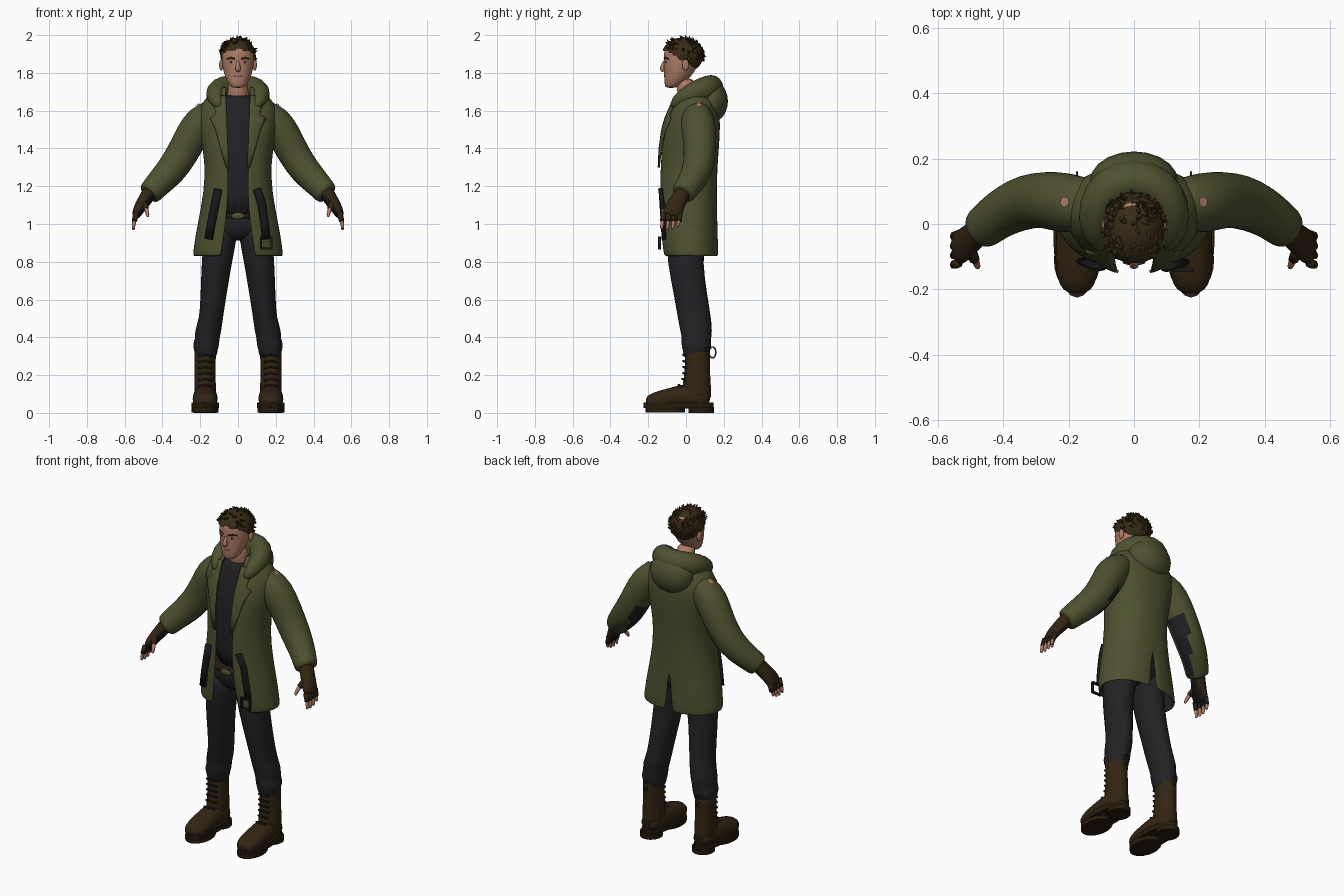
import bpy, bmesh, math, random
from mathutils import Vector, Matrix

random.seed(4)
cube = bpy.data.objects.get("Cube")
if cube:
    bpy.data.objects.remove(cube)


def material(name, *rgb):
    m = bpy.data.materials.new(name)
    m.use_nodes = True
    m.diffuse_color = (*rgb, 1)
    bsdf = next(n for n in m.node_tree.nodes if n.type == 'BSDF_PRINCIPLED')
    bsdf.inputs["Base Color"].default_value = (*rgb, 1)
    return m


OLIVE = material("olive cloth", .078, .082, .029)
BLACK = material("black cloth", .016, .016, .018)
STRAP = material("dark strap", .009, .009, .011)
BROWN = material("brown leather", .033, .018, .006)
SOLE = material("dark brown sole", .02, .011, .004)
HAIR = material("dark brown hair", .04, .024, .008)
SKIN = material("skin", .42, .2, .13)
LIPS = material("lips", .28, .1, .08)
EYE = material("eye white", .45, .4, .36)


def make(name, bm, mats, mirror=False, sub=0, smooth=True, thick=0):
    bmesh.ops.recalc_face_normals(bm, faces=bm.faces[:])
    for f in bm.faces:
        f.smooth = smooth
    me = bpy.data.meshes.new(name)
    bm.to_mesh(me)
    bm.free()
    for m in mats:
        me.materials.append(m)
    ob = bpy.data.objects.new(name, me)
    bpy.context.collection.objects.link(ob)
    if mirror:
        ob.modifiers.new("mirror", 'MIRROR')
    if thick:
        s = ob.modifiers.new("thickness", 'SOLIDIFY')
        s.thickness, s.offset, s.material_offset = thick, -1, len(mats) - 1
    if sub:
        ob.modifiers.new("smooth", 'SUBSURF').levels = sub
        ob.modifiers["smooth"].render_levels = sub
    return ob


def skin_rings(bm, rings, closed=True):
    rows = [[bm.verts.new(p) for p in r] for r in rings]
    n = len(rows[0])
    for a, b in zip(rows, rows[1:]):
        for i in range(n if closed else n - 1):
            j = (i + 1) % n
            bm.faces.new((a[i], a[j], b[j], b[i]))
    return rows


def tube(name, pts, mats, mirror=True, flat=False, ref=(0, 1, 0), sides=14, sub=1, smooth=True, rule=None):
    """Loft of elliptical rings; each point is x, y, z, radius and second radius."""
    bm = bmesh.new()
    rings = []
    for i, p in enumerate(pts):
        c, r, r2 = Vector(p[:3]), p[3], p[-1]
        a, b = pts[max(i - 1, 0)], pts[min(i + 1, len(pts) - 1)]
        axis = Vector((0, 0, 1)) if flat else (Vector(b[:3]) - Vector(a[:3])).normalized()
        v = Vector(ref)
        v = (v - axis * v.dot(axis)).normalized()
        u = v.cross(axis)
        ang = [2 * math.pi * k / sides for k in range(sides)]
        rings.append([c + u * r * math.cos(t) + v * r2 * math.sin(t) for t in ang])
    rows = skin_rings(bm, rings)
    bm.faces.new(rows[0])
    bm.faces.new(rows[-1])
    if rule:
        bmesh.ops.recalc_face_normals(bm, faces=bm.faces[:])
        for f in bm.faces:
            f.material_index = int(rule(f))
    return make(name, bm, mats, mirror, sub, smooth)


def ball(name, loc, radii, mat, mirror=False):
    bm = bmesh.new()
    bmesh.ops.create_uvsphere(bm, u_segments=20, v_segments=12, radius=1,
                              matrix=Matrix.Translation(loc) @ Matrix.Diagonal((*radii, 1)))
    return make(name, bm, [mat], mirror)


# Coat body: height, half width, front, back, half opening
COAT = [(.83, .238, -.125, .172, .09), (.85, .238, -.128, .172, .088), (.95, .225, -.14, .17, .072),
        (1.08, .197, -.145, .165, .056), (1.25, .172, -.143, .163, .05), (1.4, .185, -.137, .175, .058),
        (1.53, .215, -.118, .183, .062), (1.61, .212, -.085, .175, .066), (1.68, .165, -.055, .14, .068),
        (1.73, .09, -.03, .11, .06)]


def coat_row(z):
    for a, b in zip(COAT, COAT[1:]):
        if z <= b[0]:
            t = (z - a[0]) / (b[0] - a[0])
            return [p + (q - p) * t for p, q in zip(a, b)]
    return COAT[-1]


def coat_line(row, x0, x1, n, lift=0):
    """Points round one side, from front x0 to back x1 (or along the front only if x1 < 0)."""
    z, rx, yf, yb, _ = row
    start = -math.acos((x0 / rx) ** 1.25)
    end = math.acos((x1 / rx) ** 1.25) if x1 >= 0 else -math.acos((-x1 / rx) ** 1.25)
    out = []
    for k in range(n):
        a = start + (end - start) * k / (n - 1)
        x = rx * max(math.cos(a), 0) ** .8
        out.append((x if x > 1e-6 else 0, (yf + yb) / 2 + (yb - yf) / 2 * math.sin(a) - lift, z))
    return out


bm = bmesh.new()
skin_rings(bm, [coat_line(r, r[4], max(0, 1.06 - r[0]) * .1, 16) for r in COAT], False)
make("coat_body", bm, [OLIVE, BLACK], True, 1, thick=.012)

# Lapels and front edge bands follow the coat surface
bm = bmesh.new()
LAPEL = [(1.3, .012), (1.4, .035), (1.5, .06), (1.56, .085), (1.58, .055), (1.64, .06), (1.68, .05)]
skin_rings(bm, [coat_line(coat_row(z), coat_row(z)[4] - .004, -coat_row(z)[4] - w, 5, .012) for z, w in LAPEL], False)
make("lapels", bm, [OLIVE], True, thick=.008)

# Sleeves with a dark inner panel
sleeve = tube("sleeves", [(.10, .055, 1.6, .07), (.16, .06, 1.57, .085), (.215, .065, 1.52, .095),
                          (.27, .075, 1.42, .087), (.325, .07, 1.32, .085), (.385, .045, 1.25, .078),
                          (.43, .015, 1.205, .07), (.462, -.012, 1.168, .066), (.475, -.02, 1.155, .06)],
              [OLIVE, BLACK], sides=18,
              rule=lambda f: f.normal.x < -.5 and f.normal.y > -.25 and f.calc_center_median().x > .2)

# Worn shoulder spots
bpy.context.view_layer.update()
hit, loc, nor, _ = sleeve.evaluated_get(bpy.context.evaluated_depsgraph_get()).ray_cast((.21, .067, 2), (0, 0, -1))
if hit:
    bm = bmesh.new()
    bmesh.ops.create_circle(bm, cap_ends=True, segments=9, radius=.016, matrix=Matrix.Translation(
        loc + nor * .004) @ nor.to_track_quat('Z', 'Y').to_matrix().to_4x4())
    make("shoulder_spots", bm, [SKIN], True, smooth=False)

# Lowered hood
half = [(.095, -.08, 1.615, .018), (.122, -.03, 1.665, .045), (.118, .05, 1.7, .062), (.08, .115, 1.72, .068)]
tube("hood_rim", half + [(0, .145, 1.722, .07)] + [(-p[0], *p[1:]) for p in half[::-1]],
     [OLIVE], mirror=False, ref=(0, 0, 1))
ball("hood_back", (0, .13, 1.65), (.135, .092, .115), OLIVE)

# Hanging straps and buckles
def front_y(x, z):
    _, rx, yf, yb, _ = coat_row(z)
    return (yf + yb) / 2 - (yb - yf) / 2 * math.sqrt(1 - (x / rx) ** 2.5)

for side, xs in (("right", (-.105, -.12, -.14, -.155)), ("left", (.1, .125, .14, .15))):
    zs = (1.185, 1.11, 1.01, .92)
    tube(side + "_strap", [(x, front_y(abs(x), z) - .01, z, .022, .012) for x, z in zip(xs, zs)],
         [STRAP], mirror=False, sides=8, sub=0)
for dx, dz, w, h in ((0, .03, .032, .005), (0, -.03, .032, .005), (.028, 0, .005, .033), (-.028, 0, .005, .033)):
    bm = bmesh.new()
    bmesh.ops.create_cube(bm, size=2, matrix=Matrix.Translation(
        (.15 + dx, -.14, .9 + dz)) @ Matrix.Diagonal((w, .007, h, 1)))
    make("strap_buckle", bm, [STRAP], smooth=False)

# Shirt, belt and trousers
tube("shirt", [(0, .01, 1.0, .15, .115), (0, .01, 1.3, .145, .122), (0, .015, 1.48, .165, .12),
               (0, .02, 1.6, .15, .1), (0, .012, 1.66, .09, .075), (0, .008, 1.685, .068, .062)],
     [BLACK], mirror=False, flat=True, sides=20)
tube("hips", [(0, .01, .91, .10, .09), (0, .01, .97, .165, .115), (0, .01, 1.03, .16, .12), (0, .01, 1.06, .15, .115)],
     [BLACK], mirror=False, flat=True, sides=20)
tube("belt", [(0, .01, z, .155, .127) for z in (1.025, 1.035, 1.05, 1.06)], [SOLE], mirror=False, flat=True, sides=24)
ball("belt_buckle", (0, -.118, 1.043), (.035, .008, .018), OLIVE)
tube("trouser_legs", [(.085, .015, 1.0, .085, .11), (.095, .0, .92, .09, .105), (.112, -.006, .8, .082, .095),
                      (.13, .025, .62, .07, .09), (.142, .045, .5, .063, .09), (.16, .055, .43, .073, .086),
                      (.162, .055, .395, .064, .078), (.17, .055, .36, .073, .082), (.17, .055, .335, .063, .074),
                      (.17, .055, .31, .062, .07), (.17, .055, .29, .05, .06)],
     [BLACK], flat=True, sides=16)

# Boots
X = .174
tube("boot_shafts", [(X, .06, .335, .05, .06), (X, .06, .325, .06, .07), (X, .06, .29, .057, .067),
                     (X, .06, .2, .057, .069), (X, .055, .12, .058, .08), (X, .055, .05, .064, .085)],
     [BROWN], flat=True, sides=16)
tube("boot_feet", [(X, .13, .07, .045, .04), (X, .08, .08, .06, .06), (X, 0, .09, .063, .068), (X, -.07, .078, .068, .058),
                   (X, -.14, .068, .068, .05), (X, -.19, .06, .055, .04), (X, -.212, .055, .03, .02)],
     [BROWN], ref=(0, 0, 1), sides=16)
for name, y, z0, z1, rx, ry in (("boot_welts", -.04, .025, .055, .073, .185),
                                ("boot_heels", .08, 0, .03, .062, .067),
                                ("boot_foresoles", -.11, .002, .03, .071, .105)):
    tube(name, [(X, y, z0, rx, ry), (X, y, z1, rx, ry)], [SOLE], flat=True, sides=24, sub=0, smooth=False)
for k in range(6):
    z = .14 + .032 * k
    y = -.012 - max(0, .18 - z) * .6
    tube("boot_laces", [(X - .035, y + .012, z, .006), (X, y - .003, z + .008, .006), (X + .035, y + .012, z, .006)],
         [STRAP], ref=(0, 0, 1), sides=6, sub=0)
loop = [2 * math.pi * k / 10 for k in range(11)]
tube("boot_pull_loops", [(X, .14 + .018 * math.cos(t), .32 + .03 * math.sin(t), .004) for t in loop],
     [BROWN], ref=(1, 0, 0), sides=6, sub=0)

# Fingerless gloves with dark palms, and fingers
palm = lambda f: f.normal.x < -.55
tube("gloves", [(.455, -.008, 1.185, .045), (.478, -.025, 1.15, .04, .043), (.505, -.05, 1.11, .036, .048),
                (.53, -.07, 1.07, .03, .056), (.543, -.078, 1.035, .022, .052)], [BROWN, STRAP], rule=palm)
for k in range(4):
    y, drop = -.12 + .029 * k, (.005, 0, .004, .018)[k]
    tube("glove_fingers", [(.538, y, 1.06, .015), (.549, y - .003, 1.015, .014)], [BROWN, STRAP], sides=8, sub=0, rule=palm)
    tube("fingers", [(.545, y - .002, 1.03, .011), (.555, y - .007, .99 + drop, .011),
                     (.553, y - .01, .965 + drop, .008)], [SKIN], sides=8)
tube("glove_thumbs", [(.505, -.07, 1.12, .02), (.487, -.11, 1.08, .016)], [BROWN], sides=8, sub=0)
tube("thumbs", [(.49, -.1, 1.09, .013), (.48, -.125, 1.06, .012), (.476, -.135, 1.035, .008)], [SKIN], sides=8)

# Head and neck
tube("neck", [(0, .02, 1.63, .065), (0, .01, 1.69, .055), (0, -.005, 1.78, .055)], [SKIN], mirror=False, flat=True)
tube("head", [(0, -.08, 1.72, .028, .025), (0, -.07, 1.732, .045, .043), (0, -.052, 1.765, .064, .064),
              (0, -.037, 1.8, .076, .08), (0, -.024, 1.85, .086, .094), (0, -.018, 1.9, .088, .102),
              (0, -.015, 1.945, .08, .095), (0, -.01, 1.975, .05, .06)], [SKIN], mirror=False, flat=True, sides=20)
ball("ears", (.089, -.002, 1.842), (.011, .018, .03), SKIN, True)
tube("nose", [(0, -.112, 1.868, .008), (0, -.122, 1.84, .011), (0, -.128, 1.82, .017), (0, -.114, 1.808, .012)],
     [SKIN], mirror=False, sides=10)
ball("eyes", (.034, -.103, 1.858), (.014, .006, .006), EYE, True)
ball("pupils", (.034, -.107, 1.858), (.006, .004, .006), STRAP, True)
tube("eyebrows", [(.015, -.114, 1.874, .005), (.038, -.107, 1.88, .005), (.06, -.09, 1.874, .003)],
     [HAIR], ref=(0, 0, 1), sides=6, sub=0)
ball("mouth", (0, -.109, 1.782), (.024, .008, .007), LIPS)

# Hair cap trimmed along a sloping hairline, with swept tufts
centre, radii = Vector((0, -.018, 1.893)), Vector((.093, .11, .094))
hairline = lambda p: 1.905 - .6 * (p.y + .1)
bm = bmesh.new()
bmesh.ops.create_icosphere(bm, subdivisions=4, radius=1,
                           matrix=Matrix.Translation(centre) @ Matrix.Diagonal((*radii, 1)))
bmesh.ops.delete(bm, geom=[v for v in bm.verts if v.co.z < hairline(v.co)], context='VERTS')
for _ in range(150):
    d = Vector((random.uniform(-1, 1), random.uniform(-1, 1), random.uniform(-.3, 1))).normalized()
    p = centre + d * radii
    if p.z < hairline(p) + .025:
        continue
    lean = (d * .55 + Vector((random.uniform(-.5, .5), -.35, random.uniform(-.2, .5)))).normalized()
    bmesh.ops.create_cone(bm, segments=5, radius1=.015, radius2=.001, depth=.034, cap_ends=True,
                          matrix=Matrix.Translation(p) @ lean.to_track_quat('Z', 'Y').to_matrix().to_4x4())
for v in bm.verts:
    v.co.z = min(v.co.z, 2)
    v.co.y = max(v.co.y, -.135)
make("hair", bm, [HAIR], smooth=False)
